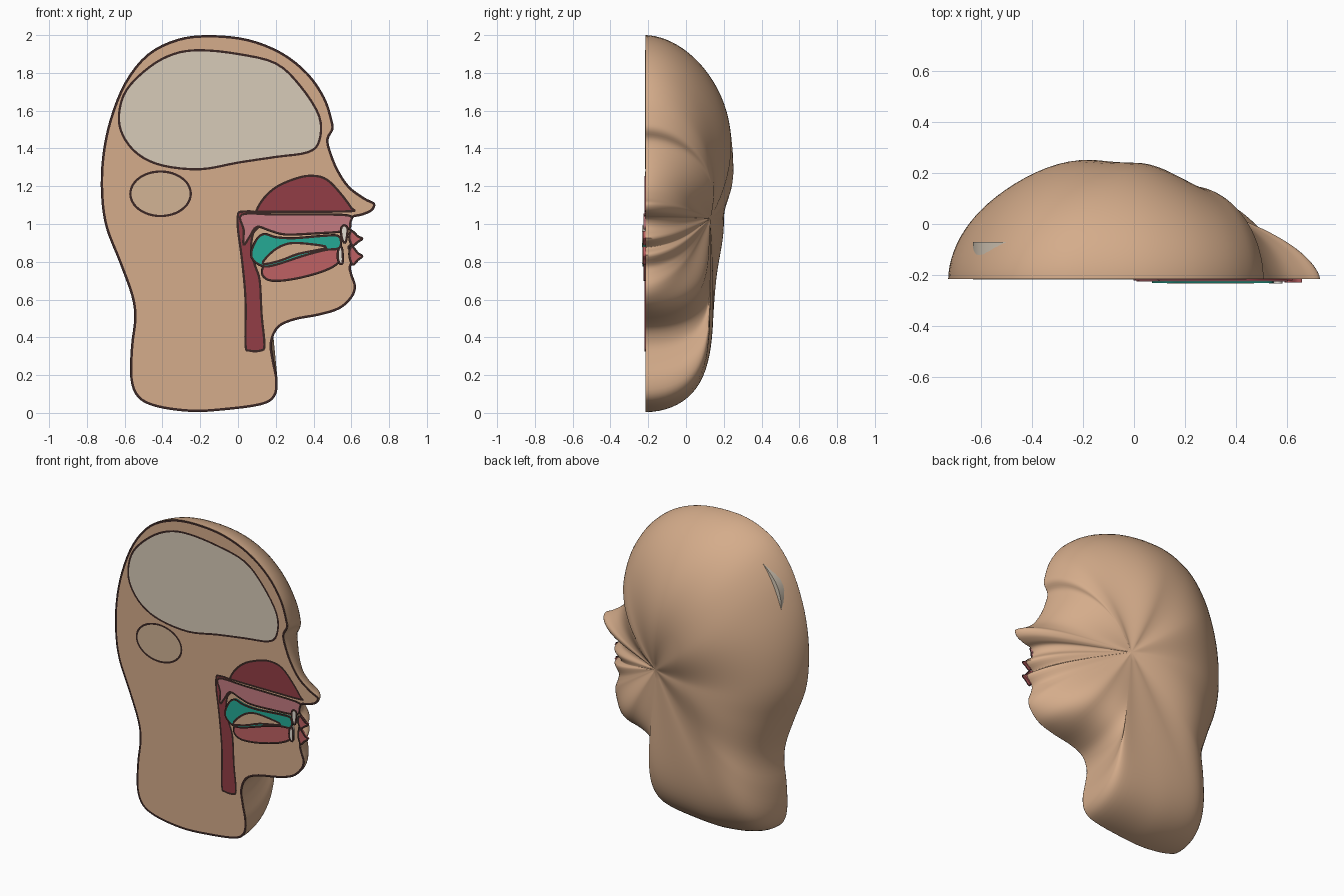
import bpy, bmesh, math
from mathutils import Vector

if "Cube" in bpy.data.objects:
    bpy.data.objects.remove(bpy.data.objects["Cube"])

CUT = -0.215           # plane of the mid-line cut
POLE = Vector((0.127, 1.03))   # cheek point the outer surface closes on


def material(name, rgb):
    m = bpy.data.materials.new(name)
    m.diffuse_color = (*(c ** 2.2 for c in rgb), 1)
    m.use_nodes = True
    m.node_tree.nodes["Principled BSDF"].inputs["Base Color"].default_value = m.diffuse_color
    return m


SKIN = material("skin", (0.83, 0.67, 0.54))
INK = material("ink", (0.24, 0.17, 0.16))
BEIGE = material("bone_beige", (0.84, 0.79, 0.72))
TAN = material("tan", (0.82, 0.70, 0.58))
WINE = material("wine", (0.57, 0.25, 0.28))
PINK = material("pink", (0.76, 0.48, 0.50))
RED = material("red", (0.74, 0.38, 0.39))
TEAL = material("teal", (0.16, 0.66, 0.58))
WHITE = material("tooth", (0.88, 0.86, 0.82))


def smooth_loop(pts, n=4):
    """Closed Catmull-Rom curve through the points."""
    P = [Vector(p) for p in pts]
    out = []
    for i in range(len(P)):
        a, b, c, d = (P[(i + k) % len(P)] for k in (-1, 0, 1, 2))
        for j in range(n):
            t = j / n
            out.append(0.5 * (2 * b + (c - a) * t + (2 * a - 5 * b + 4 * c - d) * t * t
                              + (3 * b - a - 3 * c + d) * t ** 3))
    return out


def finish(bm, name, mat, angle=None):
    if angle:
        bmesh.ops.recalc_face_normals(bm, faces=bm.faces)
    me = bpy.data.meshes.new(name)
    bm.to_mesh(me)
    bm.free()
    ob = bpy.data.objects.new(name, me)
    bpy.context.collection.objects.link(ob)
    me.materials.append(mat)
    if angle:
        bpy.ops.object.select_all(action='DESELECT')
        ob.select_set(True)
        bpy.context.view_layer.objects.active = ob
        bpy.ops.object.shade_smooth_by_angle(angle=math.radians(angle))
    return ob


def ribbon(name, loop, y, lo=-0.006, hi=0.006):
    """Flat dark contour line following a loop."""
    bm = bmesh.new()
    n = len(loop)
    rows = []
    for i, p in enumerate(loop):
        t = (loop[(i + 1) % n] - loop[i - 1]).normalized()
        nrm = Vector((-t.y, t.x))      # outward for clockwise loops
        rows.append([bm.verts.new((p.x + nrm.x * w, y, p.y + nrm.y * w)) for w in (lo, hi)])
    for i in range(n):
        a, b = rows[i], rows[(i + 1) % n]
        f = bm.faces.new((a[0], a[1], b[1], b[0]))
        f.normal_update()
        if f.normal.y > 0:
            f.normal_flip()
    finish(bm, name, INK)


def organ(name, pts, front, mat, back=-0.212):
    """Extruded section part with its contour line."""
    loop = smooth_loop(pts)
    bm = bmesh.new()
    A = [bm.verts.new((p.x, front, p.y)) for p in loop]
    B = [bm.verts.new((p.x, back, p.y)) for p in loop]
    n = len(loop)
    bm.faces.new(A)
    bm.faces.new(B[::-1])
    for i in range(n):
        j = (i + 1) % n
        bm.faces.new((A[i], B[i], B[j], A[j]))
    finish(bm, name, mat, 40)
    ribbon(name + "_contour", loop, front - 0.001)


# half head: outline loop shrunk towards the pole, raised by a per-direction dome
head = smooth_loop([
    (-.15, 2), (.05, 1.98), (.23, 1.91), (.37, 1.8), (.46, 1.67), (.5, 1.55), (.505, 1.5),
    (.48, 1.45), (.49, 1.39), (.53, 1.29), (.59, 1.2), (.67, 1.14), (.725, 1.11), (.712, 1.07),
    (.66, 1.045), (.605, 1.03), (.595, .98), (.645, .925), (.6, .885), (.595, .87), (.638, .835),
    (.6, .78), (.605, .735), (.625, .67), (.605, .61), (.54, .55), (.43, .515), (.3, .49),
    (.215, .45), (.18, .37), (.19, .28), (.21, .17), (.195, .085), (.12, .04), (-.08, .013),
    (-.25, .005), (-.43, .03), (-.53, .08), (-.57, .18), (-.567, .35), (-.55, .5), (-.565, .62),
    (-.63, .8), (-.7, .98), (-.725, 1.15), (-.72, 1.35), (-.68, 1.55), (-.6, 1.75),
    (-.48, 1.9), (-.32, 1.98)])
# direction in degrees, dome height, roundness power, edge power
DOME = [(0, .26, 2, .65), (60, .39, 2.4, .52), (108, .52, 2.5, .55), (140, .535, 2.7, .66),
        (180, .46, 2.7, .52), (240, .365, 6, .5), (270, .345, 7, .5), (300, .335, 4.5, .5),
        (325, .28, 2.3, .6), (360, .26, 2, .65)]


def dome(deg):
    for a, b in zip(DOME, DOME[1:]):
        if deg <= b[0]:
            t = (deg - a[0]) / (b[0] - a[0])
            t = t * t * (3 - 2 * t)
            return [u + (v - u) * t for u, v in zip(a[1:], b[1:])]


RINGS = 28
bm = bmesh.new()
rings = []
keys = [dome(math.degrees(math.atan2(p.y - POLE.y, p.x - POLE.x)) % 360) for p in head]
for k in range(RINGS):
    s = math.cos(k / RINGS * math.pi / 2)
    ring = []
    for p, (top, pw, q) in zip(head, keys):
        d = 0.345 + (top - 0.345) * (1 - (1 - s) ** 3)
        v = POLE + (p - POLE) * s
        ring.append(bm.verts.new((v.x, CUT + d * (1 - s ** pw) ** q, v.y)))
    rings.append(ring)
tip = bm.verts.new((POLE.x, CUT + 0.345, POLE.y))
n = len(head)
for i in range(n):
    j = (i + 1) % n
    for a, b in zip(rings, rings[1:]):
        bm.faces.new((a[i], a[j], b[j], b[i]))
    bm.faces.new((rings[-1][i], rings[-1][j], tip))
bm.faces.new(rings[0])
finish(bm, "half_head", SKIN, 50)
ribbon("head_contour", head, CUT - 0.001, -0.013, 0)

# brain and cerebellum
organ("brain", [(-.2, 1.92), (0, 1.9), (.2, 1.85), (.33, 1.73), (.43, 1.57), (.43, 1.44),
                (.37, 1.38), (.2, 1.355), (0, 1.325), (-.2, 1.29), (-.4, 1.31), (-.53, 1.37),
                (-.61, 1.47), (-.63, 1.58), (-.59, 1.71), (-.47, 1.83), (-.34, 1.9)],
      -.218, BEIGE, -.07)
organ("cerebellum", [(-.41 - .16 * math.cos(i * math.pi / 6), 1.16 + .118 * math.sin(i * math.pi / 6))
                     for i in range(12)], -.218, TAN, -.1)

# airways
organ("nasal_cavity", [(.1, 1.075), (.14, 1.14), (.21, 1.2), (.32, 1.245), (.4, 1.255), (.47, 1.235),
                       (.54, 1.165), (.6, 1.085), (.6, 1.068), (.35, 1.065), (.12, 1.065)],
      -.22, WINE, -.12)
organ("throat", [(0, 1.05), (.02, 1.065), (.1, 1.06), (.12, 1.0), (.08, .95), (.07, .86), (.09, .78),
                 (.115, .7), (.125, .52), (.14, .36), (.12, .33), (.06, .33), (.04, .36),
                 (.04, .6), (.02, .82), (0, .97)], -.22, WINE, -.12)
organ("palate", [(.02, 1.05), (.2, 1.05), (.4, 1.05), (.585, 1.045), (.595, 1.01), (.57, .965), (.4, .95),
                 (.25, .945), (.17, .965), (.1, .985), (.06, .93), (.03, .89), (.03, .97)],
      -.224, PINK)

# mouth
organ("floor_of_mouth", [(.13, .73), (.14, .78), (.22, .81), (.35, .86), (.45, .88), (.54, .865),
                         (.535, .8), (.45, .75), (.3, .71), (.18, .7)], -.224, RED)
organ("tongue_surface", [(.07, .85), (.1, .92), (.14, .947), (.2, .93), (.3, .925), (.45, .937),
                         (.53, .937), (.545, .9), (.53, .87), (.46, .862), (.34, .83), (.22, .79),
                         (.14, .775), (.085, .805)], -.23, TEAL)
organ("tongue_core", [(.13, .79), (.19, .86), (.27, .897), (.37, .895), (.47, .875), (.32, .842),
                      (.22, .805)], -.233, SKIN)
for name, pts in {
        "upper_tooth": [(.545, .97), (.56, .993), (.58, .975), (.57, .905), (.553, .915)],
        "lower_tooth": [(.532, .865), (.55, .875), (.555, .8), (.54, .79), (.528, .82)]}.items():
    organ(name, pts, -.232, WHITE)
for name, z, h in (("upper_lip", .922, .04), ("lower_lip", .83, .05)):
    organ(name, [(.59, z), (.592, z + h * .7), (.605, z + h), (.635, z + h * .3), (.658, z),
                 (.635, z - h * .4), (.61, z - h * .9), (.598, z - h * .6)], -.228, RED)
